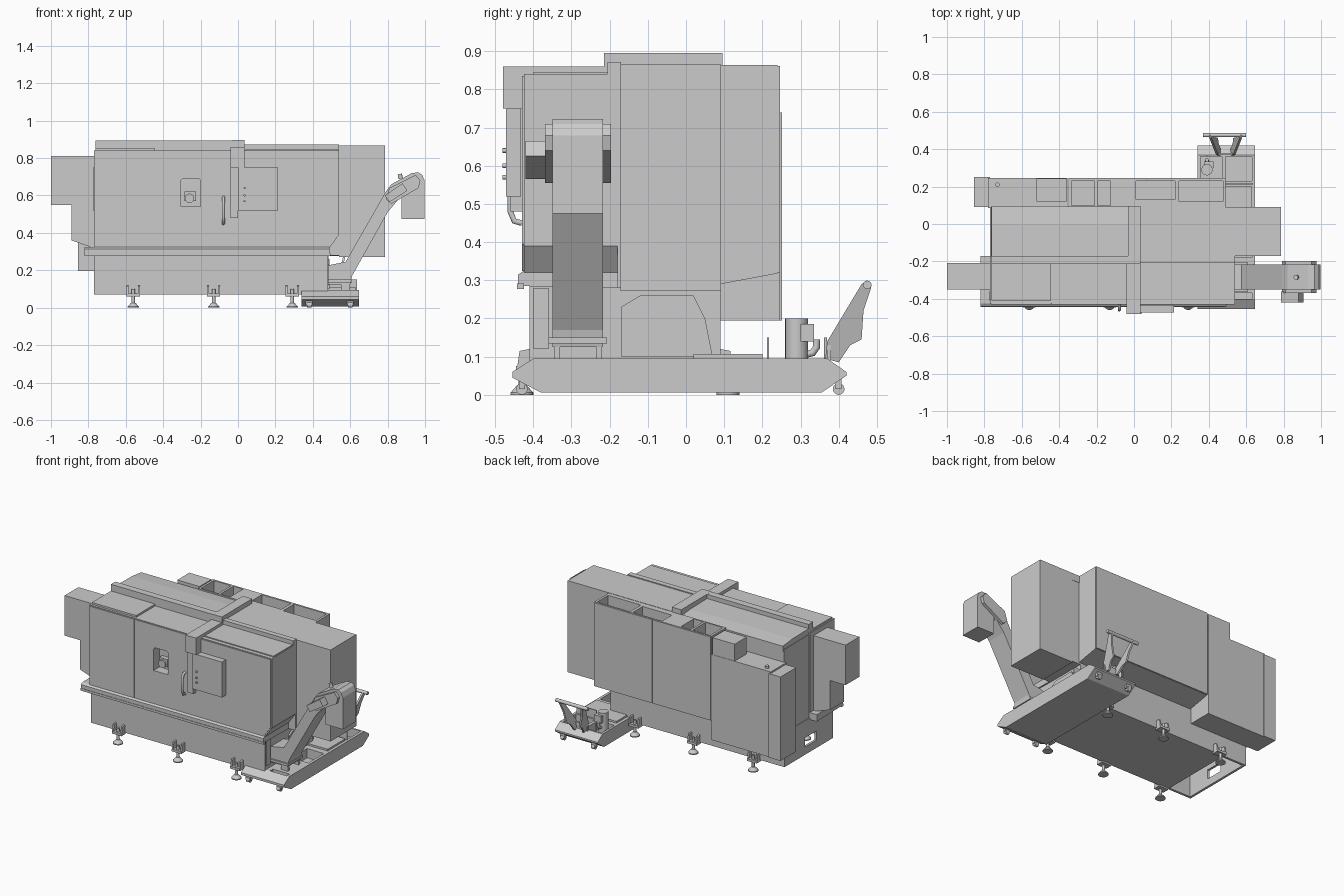
import bpy, bmesh, math
from mathutils import Vector


def finish(name, bm):
    bmesh.ops.recalc_face_normals(bm, faces=bm.faces)
    me = bpy.data.meshes.new(name)
    bm.to_mesh(me)
    bm.free()
    ob = bpy.data.objects.new(name, me)
    bpy.context.collection.objects.link(ob)
    return ob


def prism(name, pts, axis, a, b):
    """Extrude a 2D profile along an axis: x -> (y,z), y -> (x,z), z -> (x,y)."""
    put = {'x': lambda p, t: (t, p[0], p[1]),
           'y': lambda p, t: (p[0], t, p[1]),
           'z': lambda p, t: (p[0], p[1], t)}[axis]
    bm = bmesh.new()
    lo = [bm.verts.new(put(p, a)) for p in pts]
    hi = [bm.verts.new(put(p, b)) for p in pts]
    bm.faces.new(lo)
    bm.faces.new(hi[::-1])
    n = len(pts)
    for i in range(n):
        j = (i + 1) % n
        bm.faces.new((lo[i], lo[j], hi[j], hi[i]))
    return finish(name, bm)


def box(name, x0, x1, y0, y1, z0, z1):
    return prism(name, [(x0, y0), (x1, y0), (x1, y1), (x0, y1)], 'z', z0, z1)


def rod(name, p, q, r, r2=None, seg=24):
    p, q = Vector(p), Vector(q)
    bm = bmesh.new()
    bmesh.ops.create_cone(bm, cap_ends=True, segments=seg, radius1=r,
                          radius2=r if r2 is None else r2, depth=(q - p).length)
    rot = (q - p).to_track_quat('Z', 'Y').to_matrix()
    bmesh.ops.rotate(bm, matrix=rot, verts=bm.verts)
    bmesh.ops.translate(bm, vec=(p + q) / 2, verts=bm.verts)
    for f in bm.faces:
        f.smooth = len(f.verts) == 4
    for e in bm.edges:
        e.smooth = not any(len(f.verts) > 4 for f in e.link_faces)
    return finish(name, bm)


def tube(name, pts, r):
    cu = bpy.data.curves.new(name, 'CURVE')
    cu.dimensions = '3D'
    cu.bevel_depth = r
    cu.bevel_resolution = 3
    cu.use_fill_caps = True
    sp = cu.splines.new('POLY')
    sp.points.add(len(pts) - 1)
    for s, p in zip(sp.points, pts):
        s.co = (*p, 1)
    ob = bpy.data.objects.new(name, cu)
    bpy.context.collection.objects.link(ob)
    return ob


def cut(ob, cutter):
    m = ob.modifiers.new('cut', 'BOOLEAN')
    m.operation = 'DIFFERENCE'
    m.solver = 'EXACT'
    m.object = cutter
    dg = bpy.context.evaluated_depsgraph_get()
    me = bpy.data.meshes.new_from_object(ob.evaluated_get(dg))
    ob.modifiers.clear()
    ob.data = me
    bpy.data.objects.remove(cutter)


# machine bed with a hollow skirt at the left end
box('bed', -0.6, 0.48, -0.41, 0.09, 0.07, 0.29)
box('skirt_front', -0.77, -0.6, -0.41, -0.395, 0.07, 0.29)
box('skirt_back', -0.77, -0.6, 0.075, 0.09, 0.07, 0.29)
skirt = box('skirt_left', -0.77, -0.755, -0.41, 0.09, 0.07, 0.29)
cut(skirt, box('cutter', -0.8, -0.7, -0.24, -0.12, 0.12, 0.18))
prism('bed_side_rib', [(-0.17, 0.10), (0.07, 0.10), (0.05, 0.20), (0.02, 0.26), (-0.12, 0.26), (-0.17, 0.23)],
      'x', 0.48, 0.49)
box('bed_corner_post', 0.47, 0.485, -0.40, -0.36, 0.12, 0.28)

# drip ledge around the front
prism('drip_ledge', [(-0.44, 0.285), (-0.44, 0.315), (-0.425, 0.325), (-0.17, 0.325), (-0.17, 0.28)], 'x', -0.82, 0.49)
box('ledge_lip', -0.82, 0.495, -0.443, -0.425, 0.277, 0.292)

# front enclosure, chamfered below at the right end
shell = prism('front_enclosure', [(-0.77, 0.32), (0.49, 0.32), (0.54, 0.39), (0.54, 0.84), (-0.77, 0.84)],
              'y', -0.425, -0.17)
cut(shell, box('cutter', -0.305, -0.2, -0.5, -0.37, 0.54, 0.69))
box('left_front_panel', -0.765, -0.444, -0.43, -0.424, 0.325, 0.835)
door = box('sliding_door', -0.442, -0.041, -0.43, -0.424, 0.325, 0.835)
cut(door, prism('cutter', [(-0.305, 0.54), (-0.2, 0.54), (-0.2, 0.68), (-0.21, 0.69), (-0.295, 0.69), (-0.305, 0.68)],
                'y', -0.5, -0.4))
prism('right_front_panel', [(-0.039, 0.325), (0.485, 0.325), (0.536, 0.395), (0.536, 0.835), (-0.039, 0.835)],
      'y', -0.43, -0.424)
rod('chuck_in_window', (-0.26, -0.37, 0.585), (-0.26, -0.41, 0.585), 0.025)
box('tool_in_window', -0.285, -0.225, -0.40, -0.37, 0.57, 0.62)
tube('door_handle', [(-0.078, -0.43, 0.45), (-0.078, -0.45, 0.455), (-0.078, -0.46, 0.48), (-0.078, -0.46, 0.56),
                     (-0.078, -0.45, 0.585), (-0.078, -0.43, 0.59)], 0.008)

# control panel on its post
box('panel_post', -0.04, 0.0, -0.46, -0.425, 0.48, 0.86)
box('panel_hanger', -0.04, 0.035, -0.48, -0.42, 0.75, 0.86)
box('control_panel', 0.0, 0.215, -0.472, -0.432, 0.52, 0.75)
for i, z in enumerate((0.57, 0.60, 0.64)):
    rod(f'panel_button_{i}', (0.035, -0.47, z), (0.035, -0.481, z), 0.006, seg=12)

# centre body, roofs and right rear housing
box('centre_body', -0.765, 0.54, -0.18, 0.09, 0.28, 0.83)
prism('left_roof', [(-0.17, 0.82), (-0.17, 0.868), (0.0, 0.865), (0.095, 0.855), (0.095, 0.82)], 'x', -0.762, 0.0)
prism('right_housing', [(0.0, 0.82), (0.54, 0.82), (0.54, 0.272), (0.785, 0.272), (0.785, 0.866), (0.0, 0.866)],
      'y', -0.172, 0.092)
box('roof_rail_left', -0.762, -0.03, -0.215, -0.17, 0.83, 0.895)
box('roof_rail_right', 0.035, 0.54, -0.205, -0.17, 0.83, 0.872)
box('roof_cross_bar', -0.032, 0.035, -0.215, 0.095, 0.84, 0.896)
box('roof_bridge', -0.04, 0.035, -0.43, -0.21, 0.83, 0.86)
box('roof_plate_left', -0.762, -0.444, -0.41, -0.21, 0.835, 0.852)
box('roof_plate_right', 0.04, 0.535, -0.40, -0.20, 0.835, 0.846)

# left end housing, stepped
prism('left_end_housing', [(-1.0, 0.55), (-0.89, 0.55), (-0.89, 0.36), (-0.79, 0.325), (-0.76, 0.325),
                           (-0.76, 0.81), (-1.0, 0.81)], 'y', -0.35, -0.208)
box('left_end_cover', -0.775, -0.765, -0.41, -0.36, 0.52, 0.75)

# rear double-door cabinet, open on top with dividers
cab = prism('rear_cabinet', [(0.09, 0.29), (0.24, 0.318), (0.24, 0.864), (0.09, 0.864)], 'x', -0.35, 0.49)
for x0, x1, y0 in ((-0.335, -0.21, 0.10), (-0.195, -0.125, 0.10), (0.01, 0.22, 0.13), (0.24, 0.475, 0.12)):
    cut(cab, box('cutter', x0, x1, y0, 0.23, 0.76, 0.95))
for n, x0, x1 in (('left', -0.349, 0.069), ('right', 0.072, 0.489)):
    box('rear_door_' + n, x0, x1, 0.236, 0.246, 0.32, 0.862)

# lower rear-left electrical cabinet
box('electrical_cabinet', -0.78, -0.355, 0.085, 0.245, 0.195, 0.75)
box('electrical_end_cover', -0.855, -0.77, 0.092, 0.252, 0.195, 0.74)
box('electrical_top_box', -0.52, -0.36, 0.12, 0.243, 0.745, 0.86)
rod('lifting_eye', (-0.73, 0.21, 0.745), (-0.73, 0.21, 0.765), 0.012)

# levelling feet, front and back
for side, ye, s in (('front', -0.41, -1), ('back', 0.09, 1)):
    for i, x in enumerate((-0.56, -0.13, 0.29)):
        y = ye + s * 0.02
        n = f'{side}_foot_{i}_'
        rod(n + 'pad', (x, y, 0.005), (x, y, 0.026), 0.03, 0.012)
        rod(n + 'base', (x, y, 0.0), (x, y, 0.006), 0.03)
        rod(n + 'screw', (x, y, 0.015), (x, y, 0.10), 0.009)
        box(n + 'plate', x - 0.034, x + 0.034, *sorted((ye - s * 0.01, ye + s * 0.036)), 0.06, 0.075)
        for k in (-1, 1):
            prism(n + f'cheek_{k}', [(ye, 0.06), (ye + s * 0.034, 0.06), (ye + s * 0.026, 0.115), (ye, 0.12)],
                  'x', x + k * 0.03 - 0.005, x + k * 0.03 + 0.005)

# coolant tank with pockets and casters
tank = prism('coolant_tank', [(-0.455, 0.045), (-0.455, 0.06), (-0.40, 0.095), (0.37, 0.095), (0.42, 0.06),
                              (0.42, 0.05), (0.355, 0.006), (-0.38, 0.006)], 'x', 0.34, 0.648)
for x0, x1, y0, y1 in ((0.355, 0.47, 0.23, 0.36), (0.49, 0.63, 0.23, 0.36), (0.51, 0.63, -0.18, -0.02),
                       (0.36, 0.47, -0.40, -0.37), (0.51, 0.63, -0.40, -0.37)):
    cut(tank, box('cutter', x0, x1, y0, y1, 0.035, 0.2))
box('tank_lid', 0.36, 0.63, 0.02, 0.20, 0.094, 0.107)
box('tank_screen', 0.49, 0.635, 0.212, 0.218, 0.09, 0.15)
for i, x in enumerate((0.38, 0.60)):
    for j, y in enumerate((-0.43, 0.40)):
        rod(f'caster_{i}{j}', (x - 0.012, y, 0.015), (x + 0.012, y, 0.015), 0.015)
        box(f'caster_fork_{i}{j}', x - 0.018, x + 0.018, y - 0.008, y + 0.008, 0.015, 0.06)

# coolant pump
rod('pump_motor', (0.39, 0.29, 0.035), (0.39, 0.29, 0.20), 0.03)
box('pump_terminal_box', 0.375, 0.425, 0.30, 0.335, 0.14, 0.185)
tube('pump_pipe', [(0.39, 0.31, 0.105), (0.39, 0.332, 0.11), (0.39, 0.342, 0.125), (0.39, 0.342, 0.145)], 0.01)
rod('pump_cap', (0.39, 0.366, 0.09), (0.39, 0.366, 0.15), 0.004)

# tank push handle, arms leaning together towards the bar
for i, x in enumerate((0.43, 0.55)):
    arm = prism(f'handle_arm_{i}', [(0.365, 0.095), (0.40, 0.085), (0.43, 0.13), (0.46, 0.145), (0.465, 0.22),
                                    (0.485, 0.28), (0.475, 0.30), (0.46, 0.29), (0.37, 0.14)],
                'x', x - 0.006, x + 0.006)
    for v in arm.data.vertices:
        v.co.x += (0.49 - x) * 0.4 * (0.2 - v.co.z) / 0.1
rod('handle_bar', (0.37, 0.475, 0.288), (0.60, 0.475, 0.288), 0.011)
box('handle_brace', 0.44, 0.54, 0.37, 0.38, 0.09, 0.13)

# chip conveyor: foot, incline, head and drop chute
prism('chip_conveyor', [(0.45, 0.125), (0.60, 0.125), (0.61, 0.17), (0.80, 0.51), (0.875, 0.60), (0.875, 0.475),
                        (0.998, 0.475), (0.998, 0.68), (0.985, 0.71), (0.965, 0.723), (0.93, 0.72), (0.82, 0.66),
                        (0.79, 0.62), (0.575, 0.245), (0.45, 0.22)], 'y', -0.35, -0.217)
prism('conveyor_head_cover', [(0.79, 0.58), (0.82, 0.555), (0.965, 0.64), (0.975, 0.68), (0.95, 0.71), (0.81, 0.64)],
      'y', -0.37, -0.197)
prism('conveyor_motor', [(0.785, 0.60), (0.81, 0.565), (0.905, 0.625), (0.88, 0.665)], 'y', -0.42, -0.36)
box('conveyor_foot_frame', 0.47, 0.61, -0.36, -0.207, 0.135, 0.15)
for i, y in enumerate((-0.345, -0.235)):
    box(f'conveyor_leg_{i}', 0.55, 0.60, y, y + 0.015, 0.09, 0.14)
rod('conveyor_eye', (0.87, -0.285, 0.69), (0.865, -0.285, 0.715), 0.012)
